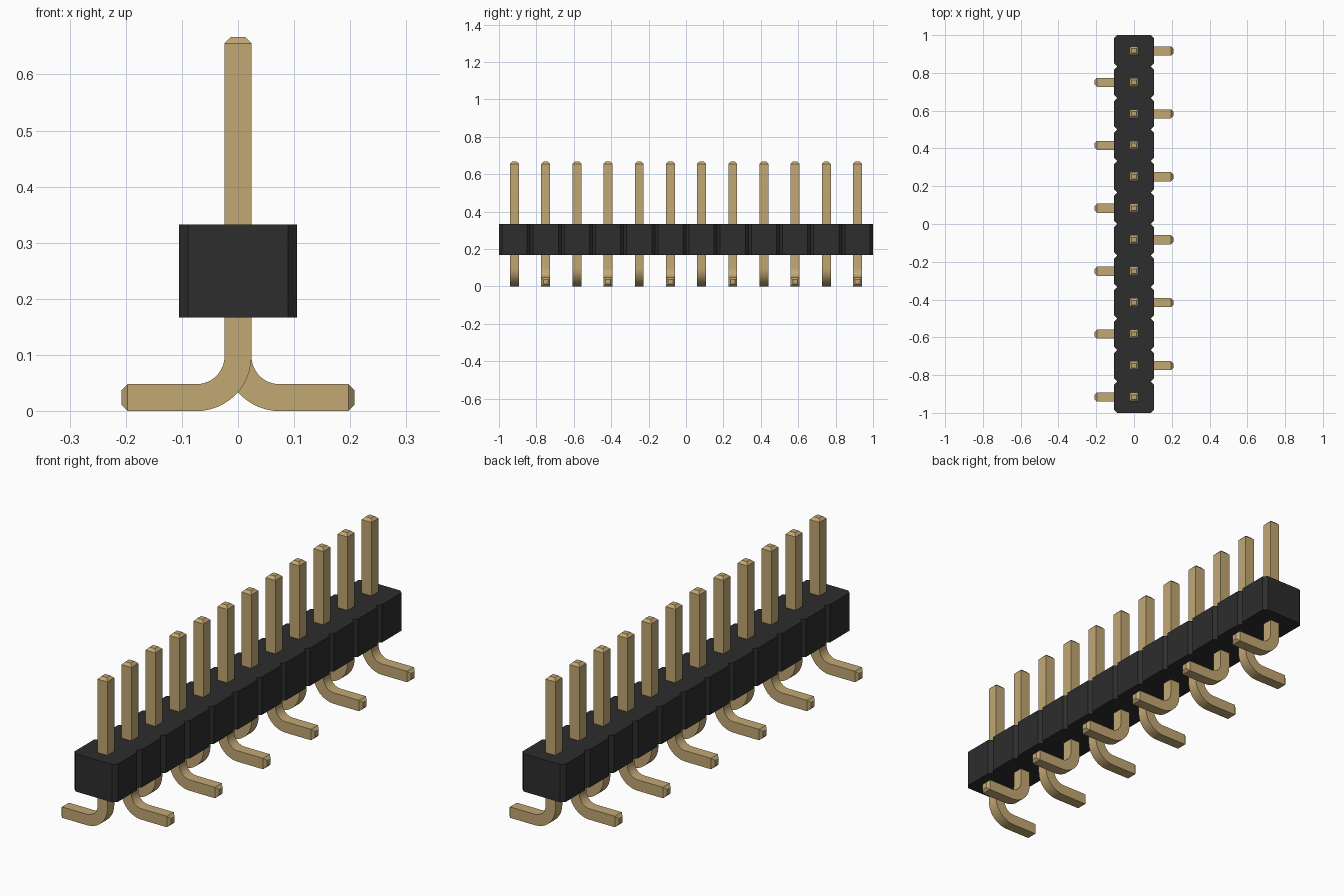
import bpy
import bmesh
from math import sin, cos, pi
from mathutils import Vector

default_cube = bpy.data.objects.get("Cube")
if default_cube:
    bpy.data.objects.remove(default_cube)

COUNT = 12
PITCH = 2 / COUNT
HALF = 0.024         # half thickness of a pin
CHAMFER = 0.0115     # bevel at the pin tips
BEND = 0.074         # centreline radius of the bend
TOP = 0.667
REACH = 0.208        # foot tip distance from the middle
BASE_LOW, BASE_HIGH = 0.167, 0.333
BASE_HALF = 0.105
NOTCH = 0.016


def material(name, rgb):
    mat = bpy.data.materials.new(name)
    mat.use_nodes = True
    colour = (*rgb, 1)
    mat.diffuse_color = colour
    mat.node_tree.nodes["Principled BSDF"].inputs["Base Color"].default_value = colour
    return mat


def finish(bm, name, mat):
    bmesh.ops.recalc_face_normals(bm, faces=bm.faces)
    mesh = bpy.data.meshes.new(name)
    bm.to_mesh(mesh)
    bm.free()
    mesh.materials.append(mat)
    obj = bpy.data.objects.new(name, mesh)
    bpy.context.collection.objects.link(obj)
    return obj


gold = material("pale gold", (0.54, 0.39, 0.175))
black = material("black plastic", (0.026, 0.026, 0.026))


# Notched housing: extruded outline of joined chamfered cells
def build_housing():
    side = []
    for i in range(COUNT):
        low = -1 + i * PITCH
        high = low + PITCH
        side += [(BASE_HALF - NOTCH, low), (BASE_HALF, low + NOTCH),
                 (BASE_HALF, high - NOTCH)]
    side.append((BASE_HALF - NOTCH, 1))
    outline = side + [(-x, y) for x, y in reversed(side)]
    bm = bmesh.new()
    face = bm.faces.new([bm.verts.new((x, y, BASE_LOW)) for x, y in outline])
    result = bmesh.ops.extrude_face_region(bm, geom=[face])
    verts = [v for v in result["geom"] if isinstance(v, bmesh.types.BMVert)]
    bmesh.ops.translate(bm, verts=verts, vec=(0, 0, BASE_HIGH - BASE_LOW))
    return finish(bm, "housing", black)


# Bent pin: square section swept down the post, round the bend and along the foot
def build_pin(index):
    y = -1 + (index + 0.5) * PITCH
    direction = 1 if index % 2 else -1
    tip = HALF - CHAMFER
    path = [(0, TOP, 0, tip), (0, TOP - CHAMFER, 0, HALF)]
    steps = 12
    for i in range(steps + 1):
        a = i / steps * pi / 2
        path.append((BEND * (1 - cos(a)), HALF + BEND * (1 - sin(a)), a, HALF))
    path += [(REACH - CHAMFER, HALF, pi / 2, HALF), (REACH, HALF, pi / 2, tip)]

    bm = bmesh.new()
    rings = []
    for x, z, a, half in path:
        ring = []
        for u, v in ((-1, -1), (1, -1), (1, 1), (-1, 1)):
            px = x + u * half * cos(a)
            pz = z + u * half * sin(a)
            ring.append(bm.verts.new(Vector((direction * px, y + v * half, pz))))
        rings.append(ring)
    for a, b in zip(rings, rings[1:]):
        for k in range(4):
            n = (k + 1) % 4
            bm.faces.new((a[k], a[n], b[n], b[k]))
    bm.faces.new(rings[0])
    bm.faces.new(rings[-1])
    return finish(bm, f"pin_{index + 1}", gold)


build_housing()
pins = [build_pin(i) for i in range(COUNT)]

# Smooth bends with crisp edges
bpy.ops.object.select_all(action="DESELECT")
for pin in pins:
    pin.select_set(True)
bpy.context.view_layer.objects.active = pins[0]
bpy.ops.object.shade_smooth_by_angle(angle=pi / 6)
